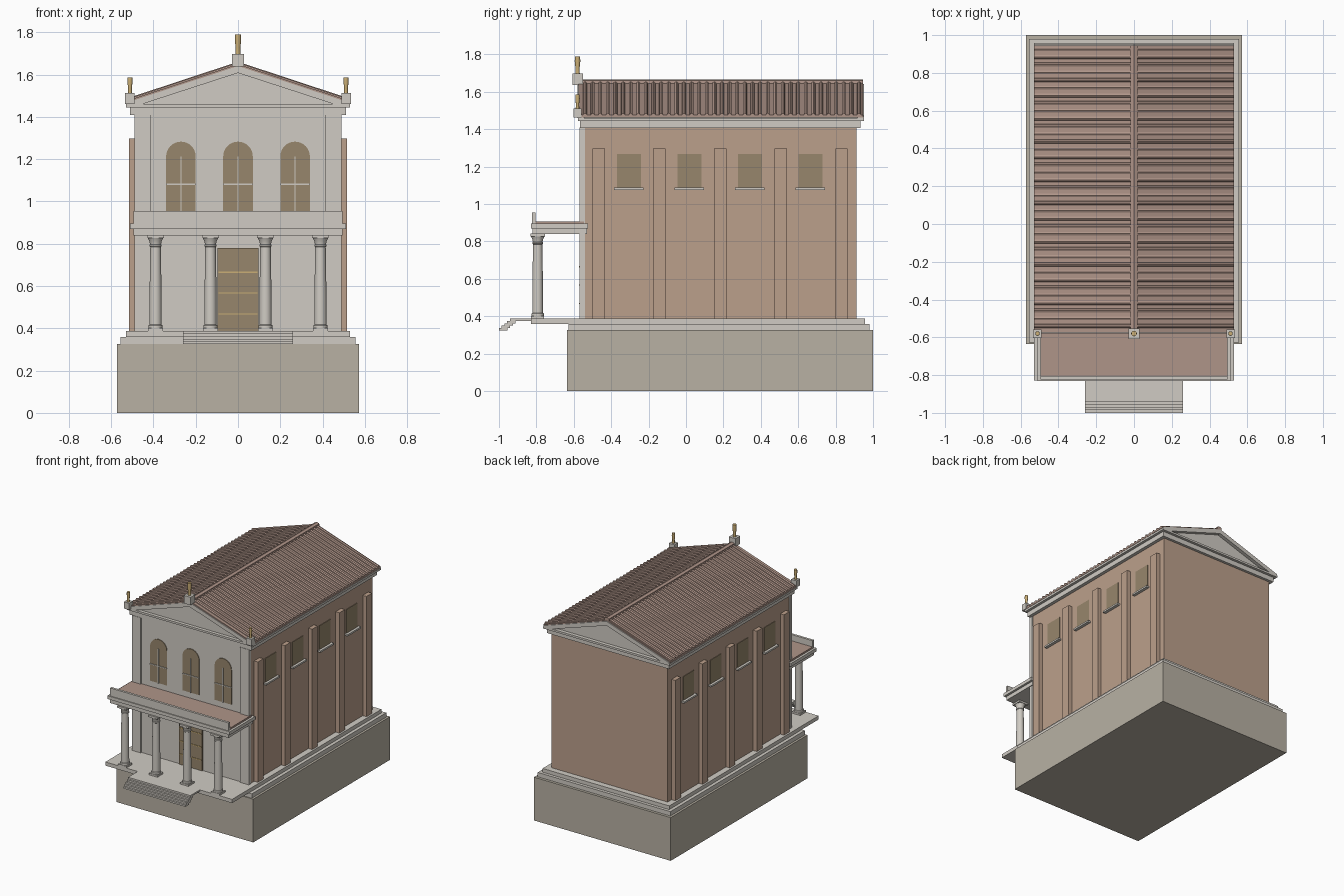
import bpy, bmesh, math
from mathutils import Vector

if "Cube" in bpy.data.objects:
    bpy.data.objects.remove(bpy.data.objects["Cube"])


def mat(name, r, g, b):
    m = bpy.data.materials.new(name)
    m.diffuse_color = (r, g, b, 1)
    m.use_nodes = True
    m.node_tree.nodes["Principled BSDF"].inputs["Base Color"].default_value = m.diffuse_color
    return m


STONE = mat("pale_stone", .63, .60, .55)
BASE = mat("base_stone", .48, .44, .37)
BRICK = mat("brick", .50, .35, .26)
TILE = mat("roof_tile", .43, .30, .25)
GLASS = mat("bronze_panel", .31, .24, .15)
GOLD = mat("gold", .60, .43, .18)


def finish(name, bm, material):
    bmesh.ops.recalc_face_normals(bm, faces=bm.faces)
    me = bpy.data.meshes.new(name)
    bm.to_mesh(me)
    bm.free()
    me.materials.append(material)
    ob = bpy.data.objects.new(name, me)
    bpy.context.collection.objects.link(ob)
    return ob


def loft(bm, ring_a, ring_b):
    a = [bm.verts.new(p) for p in ring_a]
    b = [bm.verts.new(p) for p in ring_b]
    bm.faces.new(a)
    bm.faces.new(b[::-1])
    for i in range(len(a)):
        j = (i + 1) % len(a)
        bm.faces.new((a[i], a[j], b[j], b[i]))


def prism(name, pts, y0, y1, material):
    """Extrude an x-z outline along y."""
    bm = bmesh.new()
    loft(bm, [(x, y0, z) for x, z in pts], [(x, y1, z) for x, z in pts])
    return finish(name, bm, material)


def box(name, x0, x1, y0, y1, z0, z1, material):
    return prism(name, [(x0, z0), (x1, z0), (x1, z1), (x0, z1)], y0, y1, material)


def lathe(name, profile, x, y, material, n=24):
    bm = bmesh.new()
    rings = [[bm.verts.new((x + r * math.cos(2 * math.pi * i / n),
                            y + r * math.sin(2 * math.pi * i / n), z))
              for i in range(n)] for r, z in profile]
    for a, b in zip(rings, rings[1:]):
        for i in range(n):
            j = (i + 1) % n
            bm.faces.new((a[i], a[j], b[j], b[i]))
    bm.faces.new(rings[0][::-1])
    bm.faces.new(rings[-1])
    ob = finish(name, bm, material)
    bpy.ops.object.select_all(action='DESELECT')
    ob.select_set(True)
    bpy.context.view_layer.objects.active = ob
    bpy.ops.object.shade_smooth_by_angle(angle=math.radians(35))
    return ob


# Podium and floor slabs
box("podium", -.572, .572, -.635, 1, 0, .327, BASE)
box("lower_step", -.555, .555, -.628, .98, .327, .36, STONE)
box("floor_slab", -.53, .53, -.828, .957, .36, .388, STONE)

# Front stairs: overlapping thin slabs
for i in range(5):
    y = -1 + .0145 * i
    z = .325 + .0126 * i
    box("stair", -.26, .26, y, -.82 if i == 4 else y + .045, z, z + .0126, STONE)

# Hall and facade
box("hall_walls", -.485, .485, -.548, .912, .388, 1.41, BRICK)
box("facade", -.487, .487, -.56, -.54, .388, 1.41, STONE)
for s in (-1, 1):
    x = sorted((s * .415, s * .49))
    box("facade_corner_pier", *x, -.57, -.542, .388, 1.41, STONE)

    # Side pilasters, windows and sills
    for i in range(5):
        y = -.467 + .3247 * i
        x = sorted((s * .47, s * .516))
        box("side_pilaster", *x, y - .033, y + .033, .388, 1.298, BRICK)
    for i in range(4):
        y = -.305 + .3235 * i
        x = sorted((s * .47, s * .489))
        box("side_window", *x, y - .065, y + .065, 1.085, 1.268, GLASS)
        x = sorted((s * .47, s * .508))
        box("window_sill", *x, y - .079, y + .079, 1.075, 1.088, STONE)

# Arched facade windows with glazing bars
for cx in (-.27, 0, .27):
    arch = [(cx - .07, .953), (cx + .07, .953)]
    arch += [(cx + .07 * math.cos(math.pi * k / 16), 1.213 + .07 * math.sin(math.pi * k / 16))
             for k in range(17)]
    prism("arched_window", arch, -.565, -.55, GLASS)
    box("window_mullion", cx - .003, cx + .003, -.57, -.56, .953, 1.213, STONE)
    box("window_transom", cx - .07, cx + .07, -.57, -.56, 1.079, 1.085, STONE)

# Door with rails
box("door", -.098, .098, -.568, -.55, .388, .78, GLASS)
for z in (.468, .567, .665):
    box("door_rail", -.092, .092, -.572, -.56, z - .003, z + .003, GOLD)

# Porch columns
for x in (-.39, -.13, .13, .39):
    y = -.793
    box("column_plinth", x - .035, x + .035, y - .035, y + .035, .388, .401, STONE)
    lathe("column", [(.033, .40), (.034, .407), (.033, .414), (.029, .417), (.0285, .55),
                     (.025, .785), (.029, .788), (.029, .795), (.026, .797),
                     (.029, .812), (.037, .828)], x, y, STONE)
    box("column_abacus", x - .039, x + .039, y - .039, y + .039, .827, .842, STONE)

# Porch entablature, flat roof and parapet
box("porch_architrave", -.495, .495, -.82, -.53, .84, .87, STONE)
box("porch_cornice", -.512, .512, -.83, -.525, .87, .895, STONE)
box("porch_roof", -.495, .495, -.805, -.545, .895, .908, TILE)
box("porch_parapet", -.495, .495, -.823, -.805, .895, .955, STONE)

# Main entablature
box("main_frieze", -.51, .51, -.567, .932, 1.408, 1.445, STONE)
box("main_cornice", -.53, .53, -.578, .952, 1.445, 1.46, STONE)

# Gable and raking cornices
prism("gable", [(-.50, 1.46), (.50, 1.46), (0, 1.63)], -.553, .925, STONE)
rake = [(-.525, 1.46), (-.455, 1.46), (0, 1.608), (.455, 1.46), (.525, 1.46),
        (.525, 1.468), (0, 1.641), (-.525, 1.468)]
prism("front_raking_cornice", rake, -.58, -.545, STONE)
prism("back_raking_cornice", rake, .918, .952, STONE)

# Tiled roof: slab, half-round ribs down both slopes, ridge
prism("roof_slab", [(-.53, 1.462), (0, 1.637), (.53, 1.462), (.53, 1.475), (0, 1.65), (-.53, 1.475)],
      -.575, .945, TILE)
bm = bmesh.new()
section = [(-.011, -.004), (-.009, .006), (0, .011), (.009, .006), (.011, -.004)]
for s in (-1, 1):
    for i in range(37):
        y = -.54 + .0407 * i
        loft(bm, [(0, y + a, 1.65 + b) for a, b in section],
             [(s * .53, y + a, 1.475 + b) for a, b in section])
finish("roof_tile_ribs", bm, TILE)
prism("roof_ridge", [(-.02, 1.64), (.02, 1.64), (.018, 1.66), (0, 1.667), (-.018, 1.66)],
      -.56, .945, TILE)

# Roof ornaments: pedestals with gilded finials
for x, z, k in ((0, 1.648, 1), (-.511, 1.472, .8), (.511, 1.472, .8)):
    w = .028 * k
    top = z + .05 * k
    box("ornament_pedestal", x - w, x + w, -.58 - w, -.58 + w, z - .01, top, STONE)
    lathe("gold_finial", [(.012 * k, top), (.011 * k, top + .03 * k), (.015 * k, top + .065 * k),
                          (.014 * k, top + .092 * k)], x, -.58, GOLD, 12)
